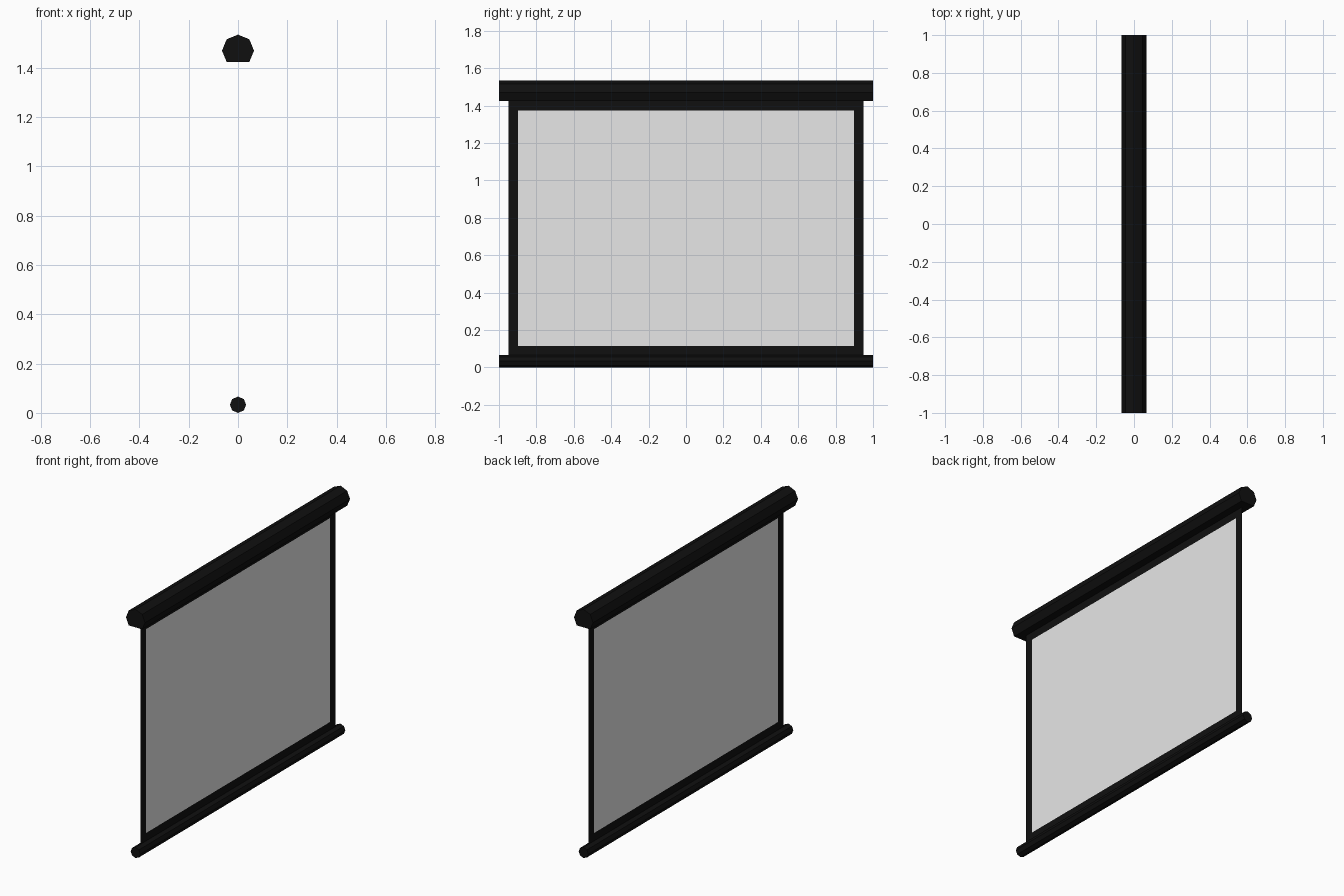
import bpy, bmesh
from math import sin, cos, radians

cube = bpy.data.objects.get("Cube")
if cube:
    bpy.data.objects.remove(cube, do_unlink=True)


def material(name, rgb):
    m = bpy.data.materials.new(name)
    m.use_nodes = True
    m.diffuse_color = (*rgb, 1)
    m.node_tree.nodes["Principled BSDF"].inputs["Base Color"].default_value = (*rgb, 1)
    return m


black = material("matte_black", (0.005, 0.005, 0.005))
white = material("screen_white", (0.8, 0.8, 0.8))


def finish(name, bm, mats):
    mesh = bpy.data.meshes.new(name)
    bm.to_mesh(mesh)
    bm.free()
    for m in mats:
        mesh.materials.append(m)
    obj = bpy.data.objects.new(name, mesh)
    bpy.context.collection.objects.link(obj)
    return obj


def bar(name, radius, z, corners):
    """Octagonal bar along y; corners lists which of the eight corners are kept."""
    bm = bmesh.new()
    ring = []
    for i in corners:
        a = radians(45 * i)
        ring.append(bm.verts.new((radius * sin(a), -1, z + radius * cos(a))))
    cap = bm.faces.new(ring)
    new = bmesh.ops.extrude_face_region(bm, geom=[cap], use_keep_orig=True)["geom"]
    bmesh.ops.translate(bm, vec=(0, 2, 0),
                        verts=[v for v in new if isinstance(v, bmesh.types.BMVert)])
    bmesh.ops.recalc_face_normals(bm, faces=bm.faces)
    return finish(name, bm, [black])


# Roller housing: octagon with its lowest corner cut flat
bar("roller_housing", 0.065, 1.47, [0, 1, 2, 3, 5, 6, 7])

# Weighted bar at the bottom of the screen
bar("bottom_bar", 0.033, 0.033, range(8))

# Screen sheet: white panel inset in a black border
bm = bmesh.new()
half, low, high = 0.949, 0.0655, 1.4235
sheet = bm.faces.new([bm.verts.new((0, y, z)) for y, z in
                      ((-half, low), (half, low), (half, high), (-half, high))])
bm.normal_update()
border = bmesh.ops.inset_region(bm, faces=[sheet], thickness=0.0495,
                                use_boundary=True, use_even_offset=True)["faces"]
for f in bm.faces:
    f.material_index = 0 if f in border else 1
finish("screen_sheet", bm, [black, white])
